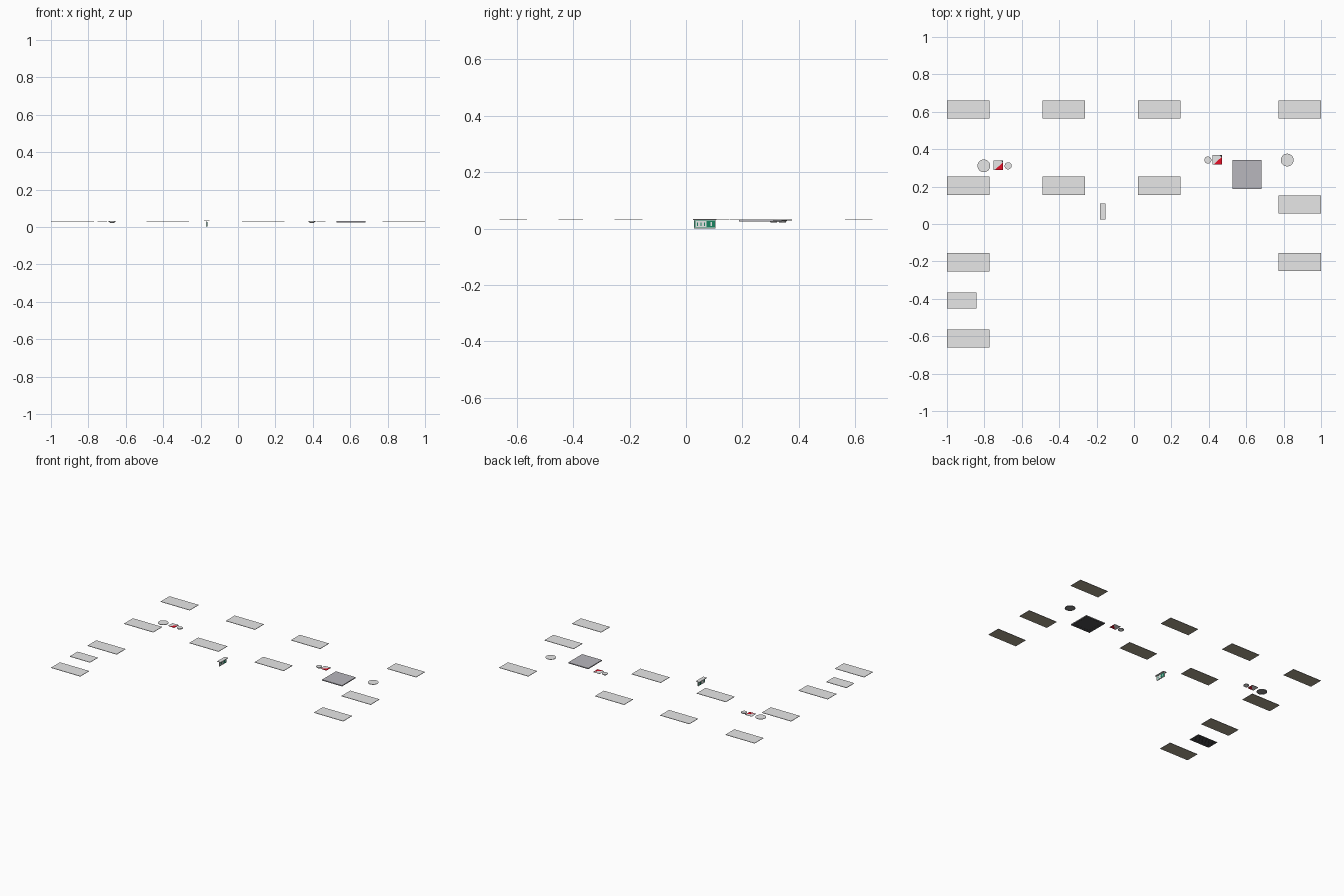
import bpy, bmesh, math
from mathutils import Matrix

if "Cube" in bpy.data.objects:
    bpy.data.objects.remove(bpy.data.objects["Cube"])

TOP = 0.0325  # ceiling level


def material(name, rgb):
    m = bpy.data.materials.new(name)
    m.diffuse_color = (*rgb, 1)
    m.use_nodes = True
    m.node_tree.nodes["Principled BSDF"].inputs["Base Color"].default_value = m.diffuse_color
    return m


GREY = material("light grey", (0.80, 0.80, 0.80))
WARM = material("warm diffuser", (0.41, 0.36, 0.265))
VENT = material("unit grey", (0.48, 0.475, 0.51))
DARK = material("dark grey", (0.075, 0.075, 0.078))
RED = material("red", (0.80, 0.005, 0.02))
GREEN = material("green", (0.01, 0.23, 0.12))
MESH = material("speaker mesh grey", (0.28, 0.28, 0.28))


def finish(bm, name, mats, smooth=False):
    me = bpy.data.meshes.new(name)
    bm.normal_update()
    bm.to_mesh(me)
    bm.free()
    ob = bpy.data.objects.new(name, me)
    bpy.context.collection.objects.link(ob)
    for m in mats:
        me.materials.append(m)
    if smooth:
        bpy.context.view_layer.objects.active = ob
        ob.select_set(True)
        bpy.ops.object.shade_smooth_by_angle(angle=math.radians(35))
        ob.select_set(False)
    return ob


def box_bm(c, s):
    bm = bmesh.new()
    bmesh.ops.create_cube(bm, size=1, matrix=Matrix.Translation(c) @ Matrix.Diagonal((*s, 1)))
    return bm


def box(name, c, s, mat):
    return finish(box_bm(c, s), name, [mat])


def panel(name, x, y, w, d, z0, z1, mats, rim=0.004, depth=-0.001):
    """Flat housing whose underside is an inset face in the second colour."""
    bm = box_bm((x, y, (z0 + z1) / 2), (w, d, z1 - z0))
    bm.normal_update()
    low = [f for f in bm.faces if f.normal.z < -0.9]
    bmesh.ops.inset_region(bm, faces=low, thickness=rim, depth=depth)
    low[0].material_index = 1
    return finish(bm, name, mats)


def turned(name, x, y, profile, mats, n=32):
    """Round fitting from a (radius, z) profile; underside takes the last colour."""
    bm = bmesh.new()
    vs = [bm.verts.new((r, 0, z)) for r, z in profile]
    es = [bm.edges.new(p) for p in zip(vs, vs[1:])]
    bmesh.ops.spin(bm, geom=vs + es, cent=(0, 0, 0), axis=(0, 0, 1),
                   angle=2 * math.pi, steps=n)
    bmesh.ops.remove_doubles(bm, verts=bm.verts[:], dist=1e-5)
    bmesh.ops.recalc_face_normals(bm, faces=bm.faces[:])
    bm.normal_update()
    for f in bm.faces:
        if f.normal.z < -0.9:
            f.material_index = len(mats) - 1
    bmesh.ops.translate(bm, verts=bm.verts[:], vec=(x, y, 0))
    return finish(bm, name, mats, smooth=True)


def wedge(name, pts, z0, z1, mat):
    """Thin triangular plate."""
    bm = bmesh.new()
    f = bm.faces.new([bm.verts.new((px, py, z0)) for px, py in pts])
    r = bmesh.ops.extrude_face_region(bm, geom=[f])
    up = [v for v in r["geom"] if isinstance(v, bmesh.types.BMVert)]
    bmesh.ops.translate(bm, verts=up, vec=(0, 0, z1 - z0))
    bmesh.ops.recalc_face_normals(bm, faces=bm.faces[:])
    return finish(bm, name, [mat])


# Rectangular light panels
spots = [(-0.886, 0.612), (-0.375, 0.612), (0.135, 0.612), (0.886, 0.612),
         (-0.886, 0.204), (-0.375, 0.204), (0.135, 0.204), (0.886, 0.104),
         (-0.886, -0.205), (0.886, -0.203), (-0.886, -0.612)]
for i, (x, y) in enumerate(spots):
    panel(f"light_panel_{i + 1}", x, y, 0.228, 0.098, 0.0295, TOP, [GREY, WARM])

# Small return vent with slats
panel("return_vent", -0.921, -0.409, 0.158, 0.087, 0.0295, TOP, [GREY, DARK])
for i in range(6):
    box(f"vent_slat_{i + 1}", (-0.921, -0.439 + i * 0.012, 0.0302), (0.146, 0.004, 0.0008), DARK)

# Large square air unit with dark underside and four side slots
ax, ay = 0.605, 0.264
panel("air_unit", ax, ay, 0.156, 0.154, 0.025, 0.0315, [VENT, DARK], rim=0.003)
for i in range(4):
    a = i * math.pi / 2
    size = (0.09, 0.01, 0.001) if i % 2 == 0 else (0.01, 0.09, 0.001)
    box(f"air_slot_{i + 1}", (ax + 0.061 * math.sin(a), ay + 0.061 * math.cos(a), 0.0258), size, DARK)

# Round ceiling speakers
for i, (x, y) in enumerate([(-0.803, 0.311), (0.819, 0.342)]):
    turned(f"ceiling_speaker_{i + 1}", x, y,
           [(0, 0.030), (0.028, 0.030), (0.029, 0.029), (0.033, 0.029),
            (0.034, 0.030), (0.034, TOP), (0, TOP)], [GREY, MESH])

# Smoke detectors and flat square alarm plates beside them
for i, (x, y, bx, by) in enumerate([(-0.673, 0.311, -0.726, 0.314), (0.395, 0.342, 0.444, 0.343)]):
    turned(f"smoke_detector_{i + 1}", x, y,
           [(0, 0.021), (0.010, 0.021), (0.013, 0.023), (0.014, 0.027),
            (0.019, 0.028), (0.019, 0.032), (0, 0.032)], [GREY])
    box(f"alarm_base_{i + 1}", (bx, by, 0.0310), (0.050, 0.050, 0.0014), GREY)
    h = 0.0252
    for side, z0, z1 in (("top", 0.0316, 0.0320), ("bottom", 0.0300, 0.0304)):
        wedge(f"alarm_red_{side}_{i + 1}",
              [(bx - 0.018, by - h), (bx + h, by - h), (bx + h, by + 0.016)], z0, z1, RED)
        wedge(f"alarm_dark_{side}_{i + 1}",
              [(bx + 0.012, by + h), (bx + h, by + h), (bx + h, by + 0.014)], z0, z1, DARK)

# Hanging exit sign: mount, blade, green faces with plain pale pictogram blocks
sx, sy = -0.167, 0.067
box("sign_mount", (sx, sy, 0.0325), (0.028, 0.084, 0.003), GREY)
box("sign_blade", (sx, sy, 0.016), (0.005, 0.076, 0.032), GREY)
for s, side in ((1, "right"), (-1, "left")):
    box(f"sign_green_{side}", (sx + s * 0.0027, sy, 0.0155), (0.001, 0.072, 0.025), GREEN)
    box(f"sign_pale_field_{side}", (sx + s * 0.0032, sy - 0.014, 0.0155), (0.001, 0.040, 0.021), GREY)
    for k in range(3):
        box(f"sign_bar_{side}_{k + 1}", (sx + s * 0.0036, sy - 0.026 + k * 0.012, 0.0155),
            (0.001, 0.004, 0.013), GREEN)
    box(f"sign_block_{side}", (sx + s * 0.0032, sy + 0.022, 0.0155), (0.001, 0.006, 0.014), GREY)
